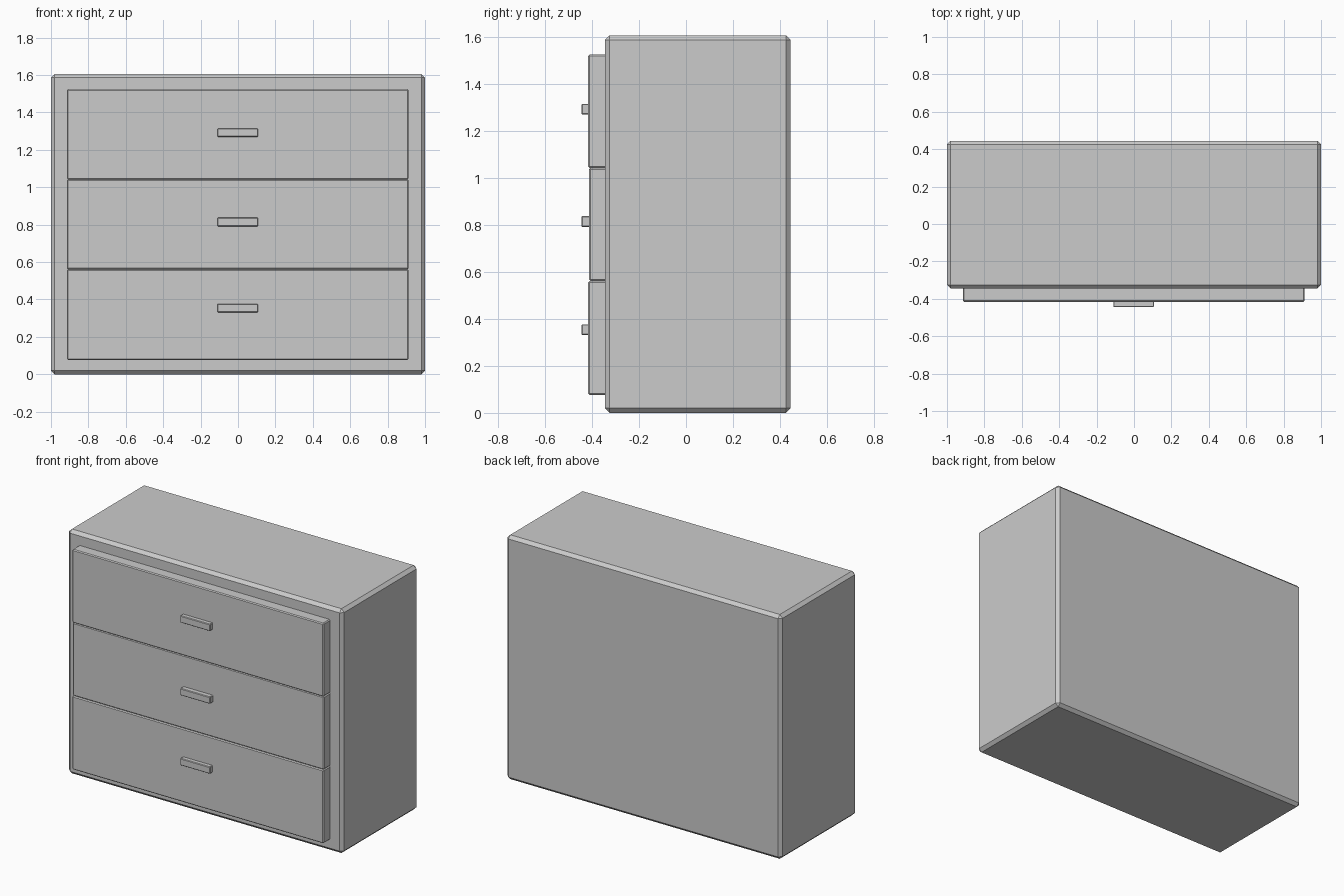
import bpy
from mathutils import Vector

if "Cube" in bpy.data.objects:
    bpy.data.objects.remove(bpy.data.objects["Cube"])


def box(name, lo, hi, bevel):
    """Box between two corners with a single flat chamfer."""
    lo, hi = Vector(lo), Vector(hi)
    bpy.ops.mesh.primitive_cube_add(size=1, location=(lo + hi) / 2)
    ob = bpy.context.object
    ob.name = name
    ob.scale = hi - lo
    bpy.ops.object.transform_apply(location=False, rotation=False, scale=True)
    mod = ob.modifiers.new("chamfer", 'BEVEL')
    mod.width = bevel
    mod.segments = 1
    return ob


# Cabinet carcass
box("cabinet_body", (-1, -0.345, 0), (1, 0.445, 1.606), 0.02)

# Drawers bottom to top: z range, front plane, handle centre height
drawers = [
    ("bottom", 0.077, 0.561, -0.416, 0.354),
    ("middle", 0.561, 1.042, -0.412, 0.814),
    ("top", 1.042, 1.524, -0.416, 1.292),
]
for label, z0, z1, front, hz in drawers:
    box(f"{label}_drawer", (-0.915, front, z0), (0.912, -0.335, z1), 0.006)
    box(f"{label}_handle", (-0.11, -0.445, hz - 0.023),
        (0.107, -0.405, hz + 0.023), 0.004)
